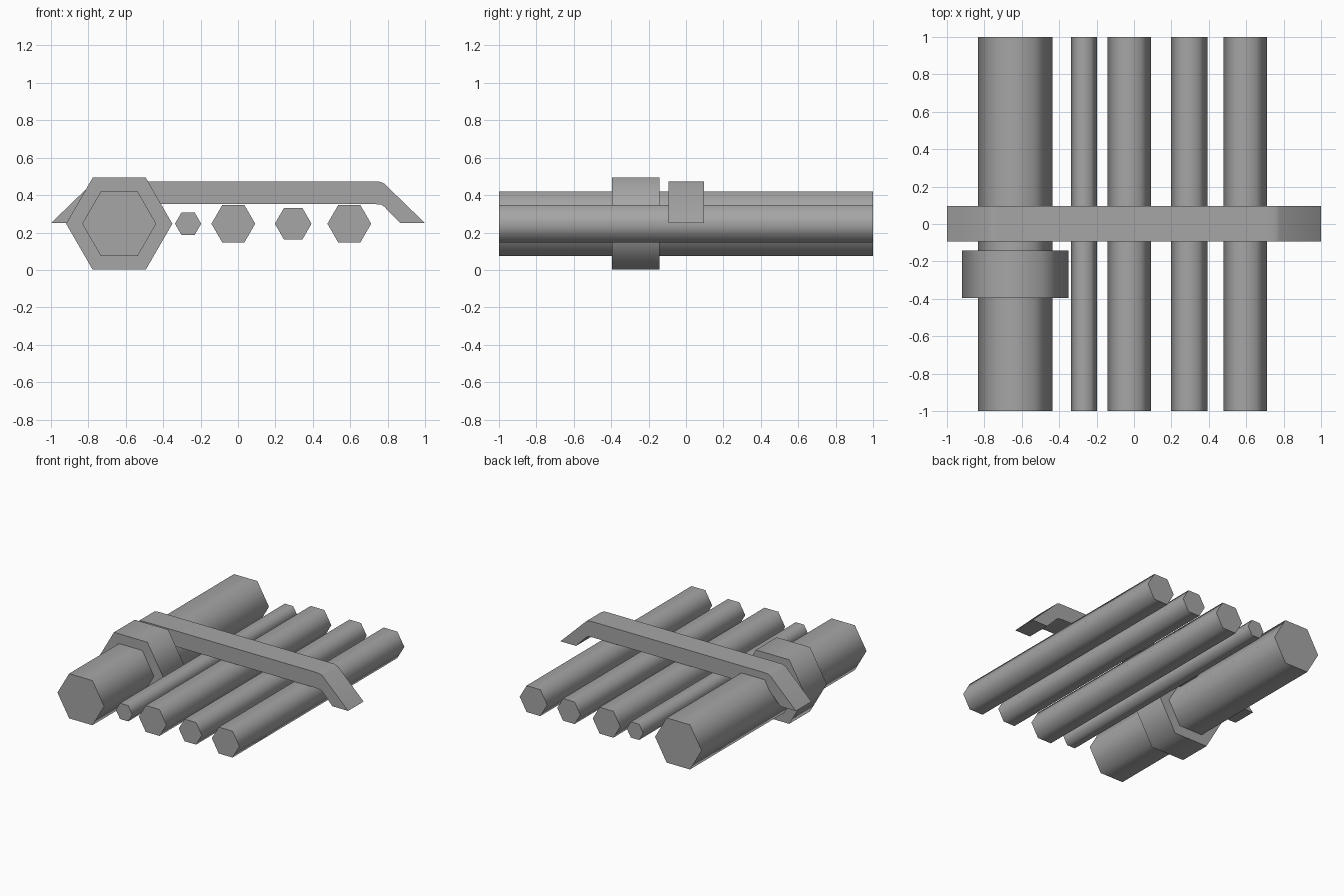
import bpy
import bmesh
import math

cube = bpy.data.objects.get("Cube")
if cube:
    bpy.data.objects.remove(cube, do_unlink=True)

grey = bpy.data.materials.new("pipe grey")
grey.use_nodes = True
grey.diffuse_color = (0.38, 0.38, 0.38, 1)
grey.node_tree.nodes["Principled BSDF"].inputs["Base Color"].default_value = grey.diffuse_color

AXIS_Z = 0.247


def prism(name, outline, y0, y1, smooth_deg):
    """Extrude an (x, z) outline from y0 to y1."""
    bm = bmesh.new()
    face = bm.faces.new([bm.verts.new((x, y0, z)) for x, z in outline])
    out = bmesh.ops.extrude_face_region(bm, geom=[face])
    moved = [v for v in out["geom"] if isinstance(v, bmesh.types.BMVert)]
    bmesh.ops.translate(bm, verts=moved, vec=(0, y1 - y0, 0))
    bmesh.ops.recalc_face_normals(bm, faces=bm.faces)
    mesh = bpy.data.meshes.new(name)
    bm.to_mesh(mesh)
    bm.free()
    mesh.materials.append(grey)
    obj = bpy.data.objects.new(name, mesh)
    bpy.context.collection.objects.link(obj)
    bpy.ops.object.select_all(action='DESELECT')
    obj.select_set(True)
    bpy.context.view_layer.objects.active = obj
    bpy.ops.object.shade_smooth_by_angle(angle=math.radians(smooth_deg))
    return obj


def hexagon(x, radius):
    return [(x + radius * math.cos(math.radians(60 * i)),
             AXIS_Z + radius * math.sin(math.radians(60 * i))) for i in range(6)]


# Parallel six-sided pipes
for name, x, radius in [("main_pipe", -0.635, 0.198),
                        ("thin_pipe", -0.267, 0.07),
                        ("middle_pipe", -0.025, 0.117),
                        ("small_pipe", 0.295, 0.098),
                        ("outer_pipe", 0.595, 0.117)]:
    prism(name, hexagon(x, radius), -1, 1, 65)

# Collar around the main pipe
prism("pipe_collar", hexagon(-0.635, 0.284), -0.395, -0.142, 65)

# Strap over all pipes, with softly bent ends
half = [(0.72, 0.473), (0.755, 0.472), (0.78, 0.463), (1, 0.25),
        (0.867, 0.25), (0.782, 0.338), (0.765, 0.349), (0.72, 0.353)]
strap = half + [(-x, z) for x, z in reversed(half)]
prism("strap", strap, -0.093, 0.095, 40)
